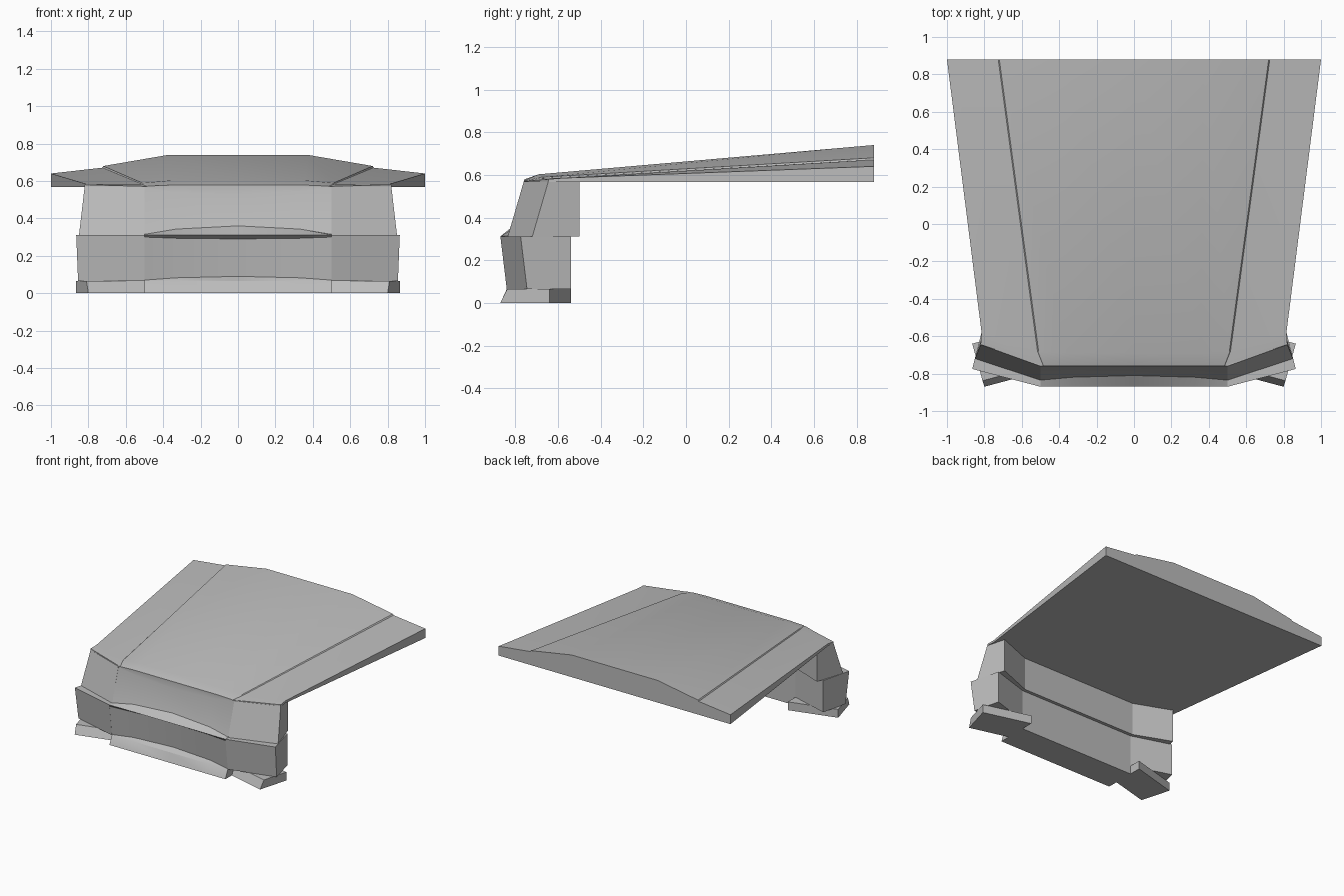
import bpy, bmesh, math

if "Cube" in bpy.data.objects:
    bpy.data.objects.remove(bpy.data.objects["Cube"])

grey = bpy.data.materials.new("body_grey")
grey.diffuse_color = (0.5, 0.5, 0.5, 1)
grey.use_nodes = True
grey.node_tree.nodes["Principled BSDF"].inputs["Base Color"].default_value = grey.diffuse_color


def finish(name, bm, smooth=True):
    bmesh.ops.remove_doubles(bm, verts=bm.verts, dist=0.0005)
    bmesh.ops.recalc_face_normals(bm, faces=bm.faces)
    me = bpy.data.meshes.new(name)
    bm.to_mesh(me)
    bm.free()
    me.materials.append(grey)
    ob = bpy.data.objects.new(name, me)
    bpy.context.collection.objects.link(ob)
    if smooth:
        bpy.ops.object.select_all(action='DESELECT')
        bpy.context.view_layer.objects.active = ob
        ob.select_set(True)
        bpy.ops.object.shade_smooth_by_angle(angle=math.radians(25))


def loft(name, sections, smooth=True):
    """Closed solid through equal-length rings of points."""
    bm = bmesh.new()
    rings = [[bm.verts.new(p) for p in s] for s in sections]
    n = len(rings[0])
    for a, b in zip(rings, rings[1:]):
        for i in range(n):
            j = (i + 1) % n
            bm.faces.new((a[i], a[j], b[j], b[i]))
    bm.faces.new(rings[0])
    bm.faces.new(rings[-1])
    finish(name, bm, smooth)


def mirrored(half):
    """Sections listed centre to right, extended to the left side."""
    flip = [[(-x, y, z) for x, y, z in s] for s in half[:0:-1]]
    return flip + half


# Hood: each section holds rear top, front slope, front lip, then flat underside
columns = [
    [(0, .88, .74), (0, -.69, .603), (0, -.76, .578)],
    [(.37, .88, .74), (.36, -.69, .603), (.36, -.76, .578)],
    [(.72, .88, .68), (.51, -.68, .589), (.48, -.76, .573)],
    [(.726, .88, .671), (.516, -.68, .584), (.485, -.758, .571)],
    [(1, .88, .64), (.815, -.58, .585), (.82, -.645, .58)],
]
hood = []
for c in columns:
    under = [(x, y, .567) for x, y, z in reversed(c)]
    hood.append(c + under)
loft("hood", mirrored(hood))

# Front centre: straight at its ends, dished toward the middle
end = [(-.76, .57), (-.76, .565), (-.835, .315), (-.87, .312), (-.868, .30),
       (-.84, .07), (-.84, .065), (-.87, 0)]
mid = [(-.76, .57), (-.762, .525), (-.81, .36), (-.87, .312), (-.825, .29),
       (-.80, .09), (-.84, .065), (-.87, 0)]
back = [(-.635, 0), (-.635, .312), (-.61, .312), (-.61, .57)]


def front_section(x, t):
    ring = [(e[0] + (m[0] - e[0]) * t, e[1] + (m[1] - e[1]) * t)
            for e, m in zip(end, mid)]
    return [(x, y, z) for y, z in ring + back]


loft("front_grille", mirrored([front_section(0, 1), front_section(.33, .62),
                               front_section(.5, 0)]))

# Corner blocks: bottom and top outlines (inner front, outer front, outer back, inner back)
blocks = {
    "upper_corner": (
        .312, [(.5, -.835), (.85, -.72), (.78, -.50), (.5, -.61)],
        .57, [(.5, -.76), (.82, -.645), (.78, -.50), (.5, -.61)]),
    "bumper_corner": (
        .065, [(.5, -.84), (.855, -.745), (.805, -.54), (.5, -.635)],
        .312, [(.5, -.87), (.865, -.775), (.805, -.54), (.5, -.635)]),
    "splitter_foot": (
        0, [(.5, -.79), (.80, -.87), (.865, -.64), (.5, -.54)],
        .065, [(.5, -.755), (.81, -.838), (.865, -.64), (.5, -.54)]),
}
for name, (z0, low, z1, top) in blocks.items():
    for side, s in (("left", -1), ("right", 1)):
        loft(side + "_" + name, [[(s * x, y, z0) for x, y in low],
                                 [(s * x, y, z1) for x, y in top]], False)
